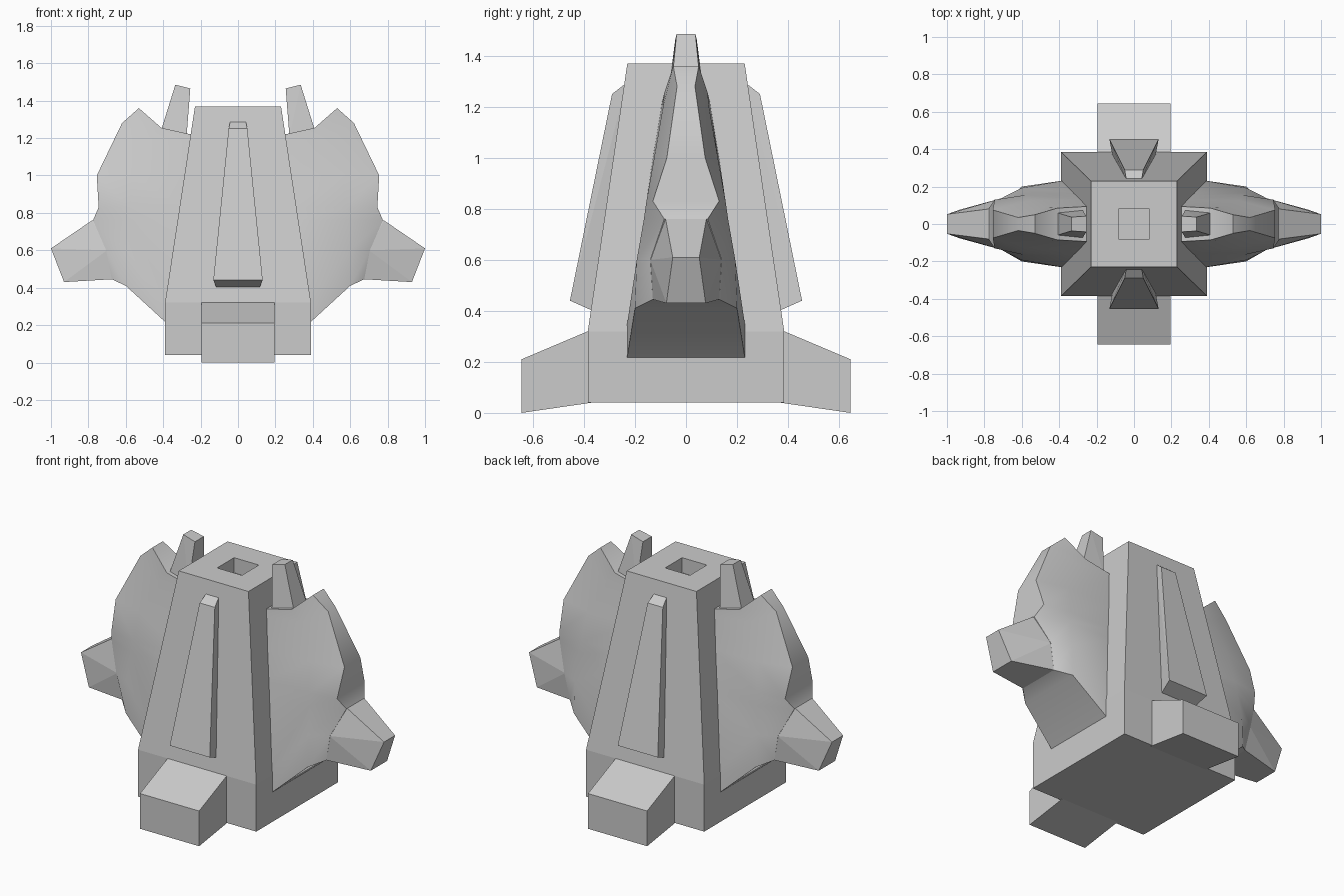
import bpy, bmesh, math

if "Cube" in bpy.data.objects:
    bpy.data.objects.remove(bpy.data.objects["Cube"])


def finish(name, bm, mirror=None):
    bmesh.ops.recalc_face_normals(bm, faces=bm.faces)
    me = bpy.data.meshes.new(name)
    bm.to_mesh(me)
    bm.free()
    ob = bpy.data.objects.new(name, me)
    bpy.context.collection.objects.link(ob)
    if mirror:
        m = ob.modifiers.new("Mirror", 'MIRROR')
        m.use_axis = [a == mirror for a in "XYZ"]
        m.use_mirror_merge = False
    return ob


def hull(name, pts, mirror):
    """Convex block from corner points."""
    bm = bmesh.new()
    for p in pts:
        bm.verts.new(p)
    bmesh.ops.convex_hull(bm, input=bm.verts)
    bmesh.ops.dissolve_limit(bm, angle_limit=math.radians(1), verts=bm.verts, edges=bm.edges)
    return finish(name, bm, mirror)


def both(pts, axis):
    """Add the opposite of each point across one axis."""
    return [tuple(s * c if i == axis else c for i, c in enumerate(p))
            for p in pts for s in (1, -1)]


# Tapered tower with a square recess in its top
bm = bmesh.new()
rings = []
for h, d, z in [(.39, .385, .04), (.39, .385, .32), (.23, .23, 1.37),
                (.082, .08, 1.37), (.082, .08, 1.28)]:
    rings.append([bm.verts.new((sx * h, sy * d, z))
                  for sx, sy in ((-1, -1), (1, -1), (1, 1), (-1, 1))])
for a, b in zip(rings, rings[1:]):
    for i in range(4):
        j = (i + 1) % 4
        bm.faces.new((a[i], a[j], b[j], b[i]))
bm.faces.new(rings[0])
bm.faces.new(rings[-1])
finish("tower_body", bm)

# Sloped feet, front and back
hull("foot", both([(.195, -.37, .04), (.195, -.385, .32),
                   (.195, -.645, 0), (.195, -.645, .21), (.195, -.385, .04)], 0), 'Y')

# Raised tapering panels, front and back
hull("raised_panel", both([(.115, -.365, .40), (.132, -.455, .44),
                           (.05, -.29, 1.25), (.04, -.232, 1.295)], 0), 'Y')

# Side wings: rows from bottom to top, each root, middle, rim
rows = [
    [(.36, .235, .19), (.60, .20, .41), (.675, .13, .445)],
    [(.36, .235, .32), (.60, .193, .60), (.705, .14, .60)],
    [(.30, .165, .76), (.59, .165, .76), (.775, .085, .76)],
    [(.29, .155, .83), (.58, .155, .83), (.745, .13, .83)],
    [(.265, .13, 1.0), (.56, .125, 1.0), (.755, .075, 1.0)],
    [(.235, .10, 1.18), (.48, .09, 1.2), (.62, .035, 1.28)],
    [(.23, .095, 1.215), (.41, .085, 1.255), (.53, .05, 1.36)],
]
bm = bmesh.new()
grid = [[bm.verts.new((x, -y, z)) for x, y, z in r] +
        [bm.verts.new(p) for p in reversed(r)] for r in rows]
for a, b in zip(grid, grid[1:]):
    for i in range(6):
        j = (i + 1) % 6
        bm.faces.new((a[i], a[j], b[j], b[i]))
for r in (grid[0], grid[-1]):
    bm.faces.new((r[0], r[1], r[4], r[5]))
    bm.faces.new((r[1], r[2], r[3], r[4]))
wing = finish("side_wing", bm, 'X')
bpy.context.view_layer.objects.active = wing
wing.select_set(True)
bpy.ops.object.shade_smooth_by_angle(angle=math.radians(30))

# Outward spikes on the wings
hull("wing_spike", both([(.70, .085, .76), (.78, .08, .76), (1, .052, .61),
                         (.93, .077, .43), (.675, .13, .445), (.70, .14, .60)], 1), 'X')

# Upright horns between tower and wings
hull("horn", both([(.275, .075, 1.21), (.41, .06, 1.245),
                   (.335, .037, 1.485), (.255, .042, 1.465)], 1), 'X')
